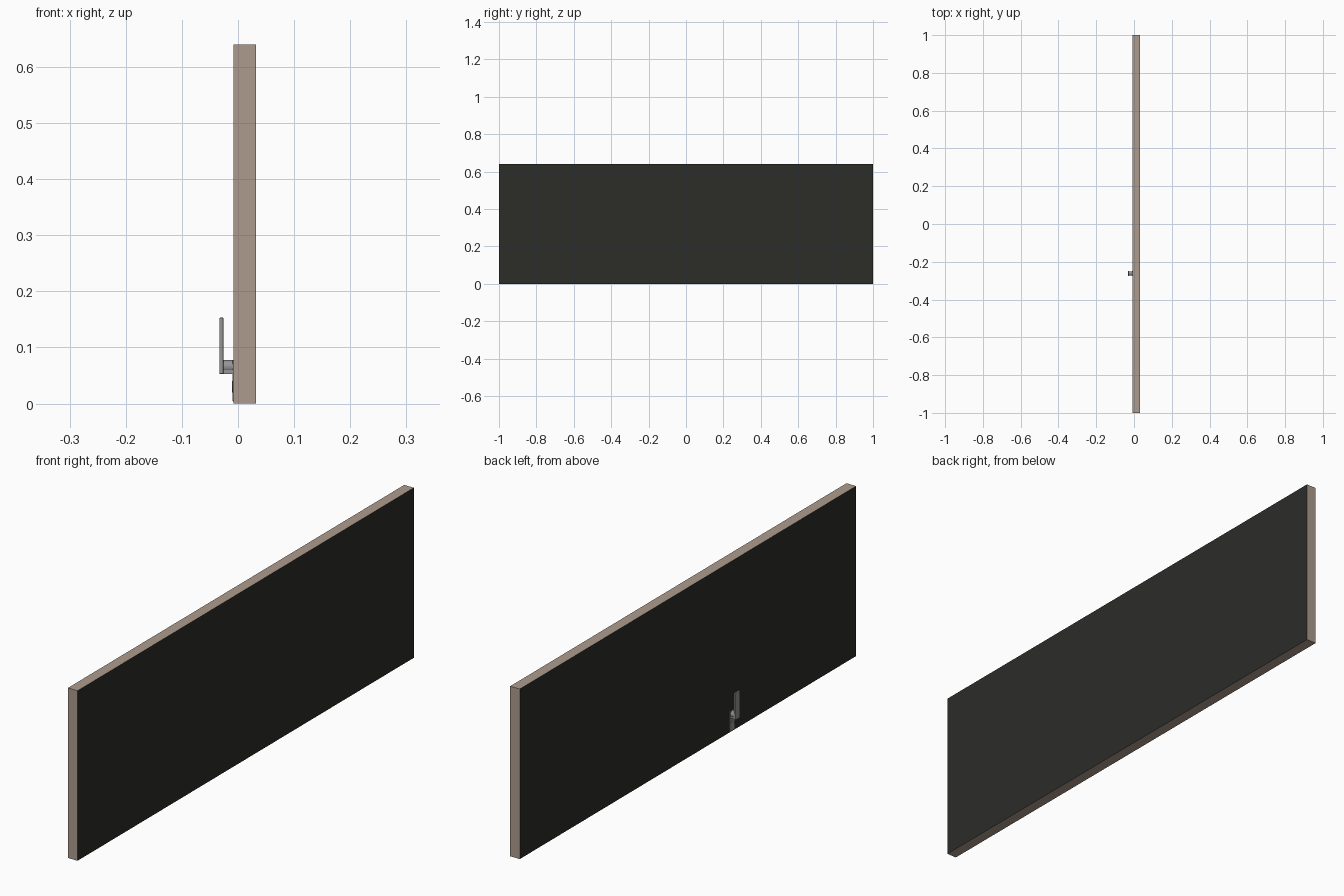
import bpy
from math import pi

if "Cube" in bpy.data.objects:
    bpy.data.objects.remove(bpy.data.objects["Cube"])


def material(name, rgb):
    m = bpy.data.materials.new(name)
    m.diffuse_color = (*rgb, 1)
    m.use_nodes = True
    m.node_tree.nodes["Principled BSDF"].inputs["Base Color"].default_value = m.diffuse_color
    return m


def box(name, x, y, z, mat, bevel=0):
    """Box from (min, max) ranges on each axis."""
    bpy.ops.mesh.primitive_cube_add(size=1, location=[sum(r) / 2 for r in (x, y, z)])
    ob = bpy.context.object
    ob.name = name
    ob.dimensions = [r[1] - r[0] for r in (x, y, z)]
    bpy.ops.object.transform_apply(location=False, rotation=False, scale=True)
    ob.data.materials.append(mat)
    if bevel:
        mod = ob.modifiers.new("bevel", 'BEVEL')
        mod.width, mod.segments = bevel, 2
    return ob


def rod(name, x, y, z, radius, mat):
    """Cylinder lying along x."""
    bpy.ops.mesh.primitive_cylinder_add(vertices=32, radius=radius, depth=x[1] - x[0],
                                        location=(sum(x) / 2, y, z), rotation=(0, pi / 2, 0))
    ob = bpy.context.object
    ob.name = name
    ob.data.materials.append(mat)
    bpy.ops.object.shade_smooth_by_angle()
    return ob


edge = material("edge", (0.42, 0.33, 0.27))
dark = material("dark", (0.025, 0.025, 0.022))
metal = material("metal", (0.3, 0.3, 0.3))

# Sash panel: edges in light brown, both broad faces dark
panel = box("sash_panel", (-0.008, 0.032), (-1, 1), (0, 0.64), edge)
panel.data.materials.append(dark)
for f in panel.data.polygons:
    if abs(f.normal.x) > 0.9:
        f.material_index = 1

# Handle: backplate, boss, neck, upright lever
hy = -0.262
box("handle_backplate", (-0.010, -0.007), (hy - 0.014, hy + 0.014), (0.004, 0.078), metal, 0.001)
rod("handle_boss", (-0.028, -0.008), hy, 0.066, 0.0115, metal)
box("handle_neck", (-0.033, -0.009), (hy - 0.011, hy + 0.011), (0.053, 0.060), metal)
box("handle_lever", (-0.033, -0.026), (hy - 0.014, hy + 0.014), (0.053, 0.153), metal, 0.001)
rod("handle_lock", (-0.011, -0.008), hy, 0.03, 0.010, metal)
